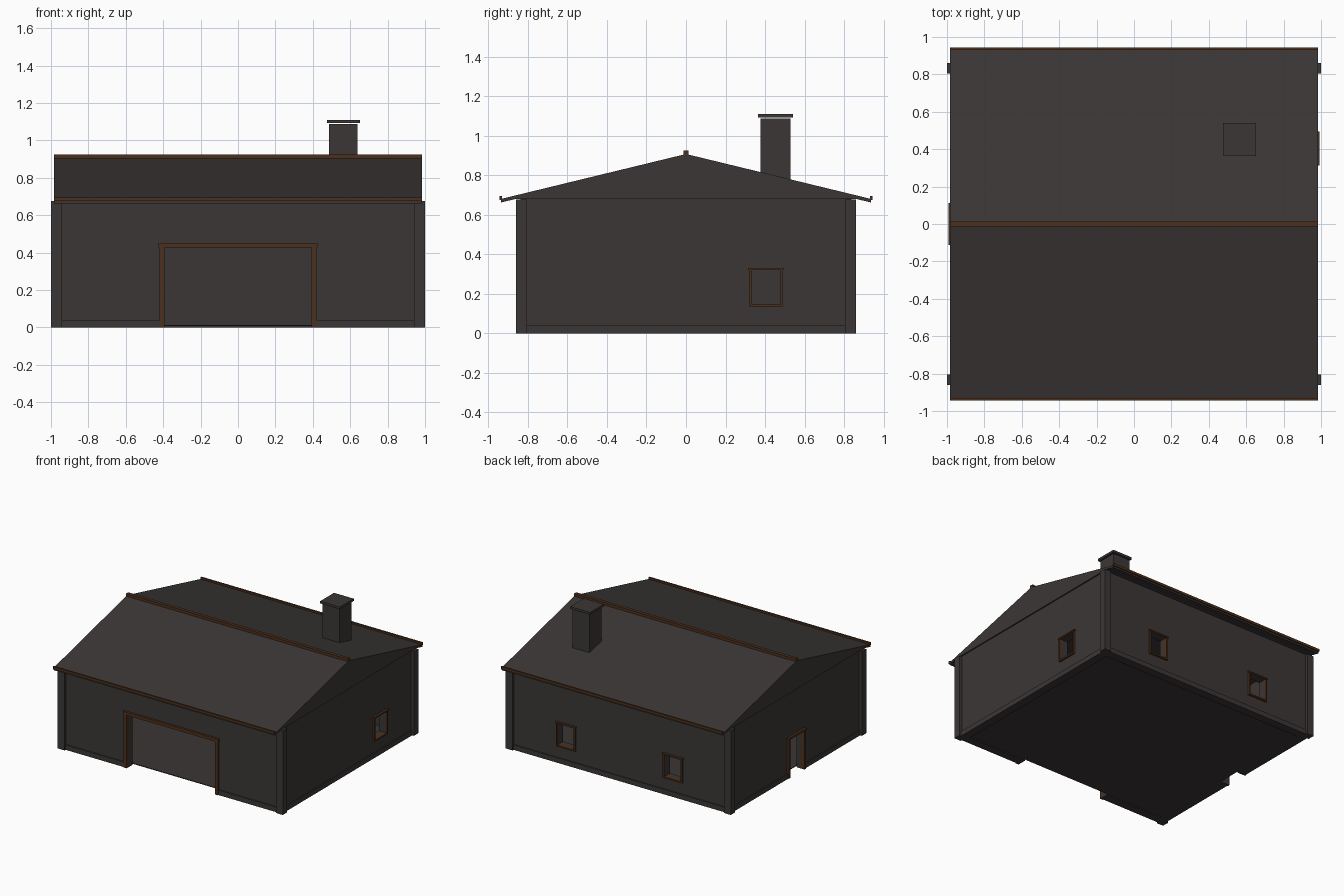
import bpy
import bmesh
from mathutils import Vector

cube = bpy.data.objects.get("Cube")
if cube:
    bpy.data.objects.remove(cube, do_unlink=True)


def material(name, rgb):
    mat = bpy.data.materials.new(name)
    mat.use_nodes = True
    mat.diffuse_color = (*rgb, 1)
    mat.node_tree.nodes["Principled BSDF"].inputs["Base Color"].default_value = (*rgb, 1)
    return mat


STONE = material("dark grey", (0.045, 0.037, 0.037))
WOOD = material("dark brown", (0.075, 0.03, 0.012))


def finish(name, bm, mat):
    bmesh.ops.recalc_face_normals(bm, faces=bm.faces)
    mesh = bpy.data.meshes.new(name)
    bm.to_mesh(mesh)
    bm.free()
    mesh.materials.append(mat)
    obj = bpy.data.objects.new(name, mesh)
    bpy.context.collection.objects.link(obj)
    return obj


def box(name, mat, x, y, z):
    """Box from a (low, high) pair on each axis."""
    bm = bmesh.new()
    bmesh.ops.create_cube(bm, size=1)
    for v in bm.verts:
        v.co = Vector([(a + b) / 2 + c * (b - a) for c, (a, b) in zip(v.co, (x, y, z))])
    return finish(name, bm, mat)


def span(center, half):
    return (center - half, center + half)


# Wall planes, outside and inside
WX, WY, IX, IY = 0.975, 0.838, 0.917, 0.778
EAVE = 0.68


def on_wall(name, mat, side, along, z, depth):
    """Box on one wall: along the wall, up, and (inner, outer) distance from the wall face."""
    axis, sign = side
    face = WX if axis == "x" else WY
    out = tuple(sorted(sign * (face + d) for d in depth))
    x, y = (out, along) if axis == "x" else (along, out)
    return box(name, mat, x, y, z)


FRONT, BACK = ("y", -1), ("y", 1)
LEFT, RIGHT = ("x", 1), ("x", -1)

# Openings: name, wall, centre, half width, bottom, top, trim width
openings = [
    ("garage", FRONT, 0, 0.392, -0.1, 0.427, 0.027),
    ("side_door", RIGHT, 0, 0.09, -0.1, 0.31, 0.018),
    ("left_window", LEFT, 0.404, 0.073, 0.145, 0.32, 0.012),
    ("back_window_1", BACK, 0.475, 0.073, 0.145, 0.32, 0.012),
    ("back_window_2", BACK, -0.475, 0.073, 0.145, 0.32, 0.012),
]

# Hollow walls with cut openings
walls = box("walls", STONE, span(0, WX), span(0, WY), (0, EAVE))
cutters = [box("room_cutter", STONE, span(0, IX), span(0, IY), (-0.1, 1))]
for name, side, c, half, low, high, trim in openings:
    cutters.append(on_wall(name + "_cutter", STONE, side, span(c, half), (low, high), (-0.15, 0.1)))
for cutter in cutters:
    cutter.hide_render = True
    mod = walls.modifiers.new(cutter.name, "BOOLEAN")
    mod.operation, mod.solver, mod.object = "DIFFERENCE", "EXACT", cutter
bpy.context.view_layer.update()
solid = walls.evaluated_get(bpy.context.evaluated_depsgraph_get())
cut_mesh = bpy.data.meshes.new_from_object(solid)
walls.modifiers.clear()
walls.data = cut_mesh
for cutter in cutters:
    bpy.data.objects.remove(cutter, do_unlink=True)

# Trim around each opening
for name, side, c, half, low, high, trim in openings:
    depth = (-0.02, 0.015)
    bottom = max(low, 0)
    for i, s in enumerate((-1, 1)):
        edge = sorted((c + s * half, c + s * (half + trim)))
        on_wall(f"{name}_jamb_{i}", WOOD, side, edge, (bottom, high), depth)
    on_wall(name + "_lintel", WOOD, side, span(c, half + trim + 0.005), (high, high + trim * 0.9), (-0.02, 0.018))
    if low > 0:
        on_wall(name + "_sill", WOOD, side, span(c, half + trim), (low - trim, low), depth)

# Floor
box("floor", STONE, span(0, IX), span(0, IY), (0.008, 0.014))

# Corner posts
for sx in (-1, 1):
    for sy in (-1, 1):
        box("corner_post", STONE, sorted((sx * 0.94, sx)), sorted((sy * 0.805, sy * 0.86)), (0, 0.676))

# Base strips, broken at the doorways
strips = [
    (FRONT, (-0.94, -0.419)), (FRONT, (0.419, 0.94)), (BACK, (-0.94, 0.94)),
    (LEFT, (-0.805, 0.805)), (RIGHT, (-0.805, -0.108)), (RIGHT, (0.108, 0.805)),
]
for side, along in strips:
    on_wall("base_strip", STONE, side, along, (0, 0.04), (-0.01, 0.009))

# Roof with gable ends, drawn as a profile and extruded along x
profile = [(-0.935, 0.662), (-0.86, EAVE), (0.86, EAVE), (0.935, 0.662),
           (0.935, EAVE), (0, 0.907), (-0.935, EAVE)]
bm = bmesh.new()
end = bm.faces.new([bm.verts.new((-0.985, y, z)) for y, z in profile])
moved = bmesh.ops.extrude_face_region(bm, geom=[end])["geom"]
bmesh.ops.translate(bm, vec=(1.97, 0, 0), verts=[v for v in moved if isinstance(v, bmesh.types.BMVert)])
finish("roof", bm, STONE)

# Ridge beam and eave rails
box("ridge_beam", WOOD, span(0, 0.985), span(0, 0.013), (0.895, 0.925))
for s in (-1, 1):
    box("eave_rail", WOOD, span(0, 0.985), span(s * 0.937, 0.007), (0.675, 0.695))

# Chimney
box("chimney", STONE, span(0.563, 0.076), span(0.452, 0.076), (0.72, 1.087))
box("chimney_cap", STONE, span(0.563, 0.088), span(0.452, 0.088), (1.092, 1.11))
